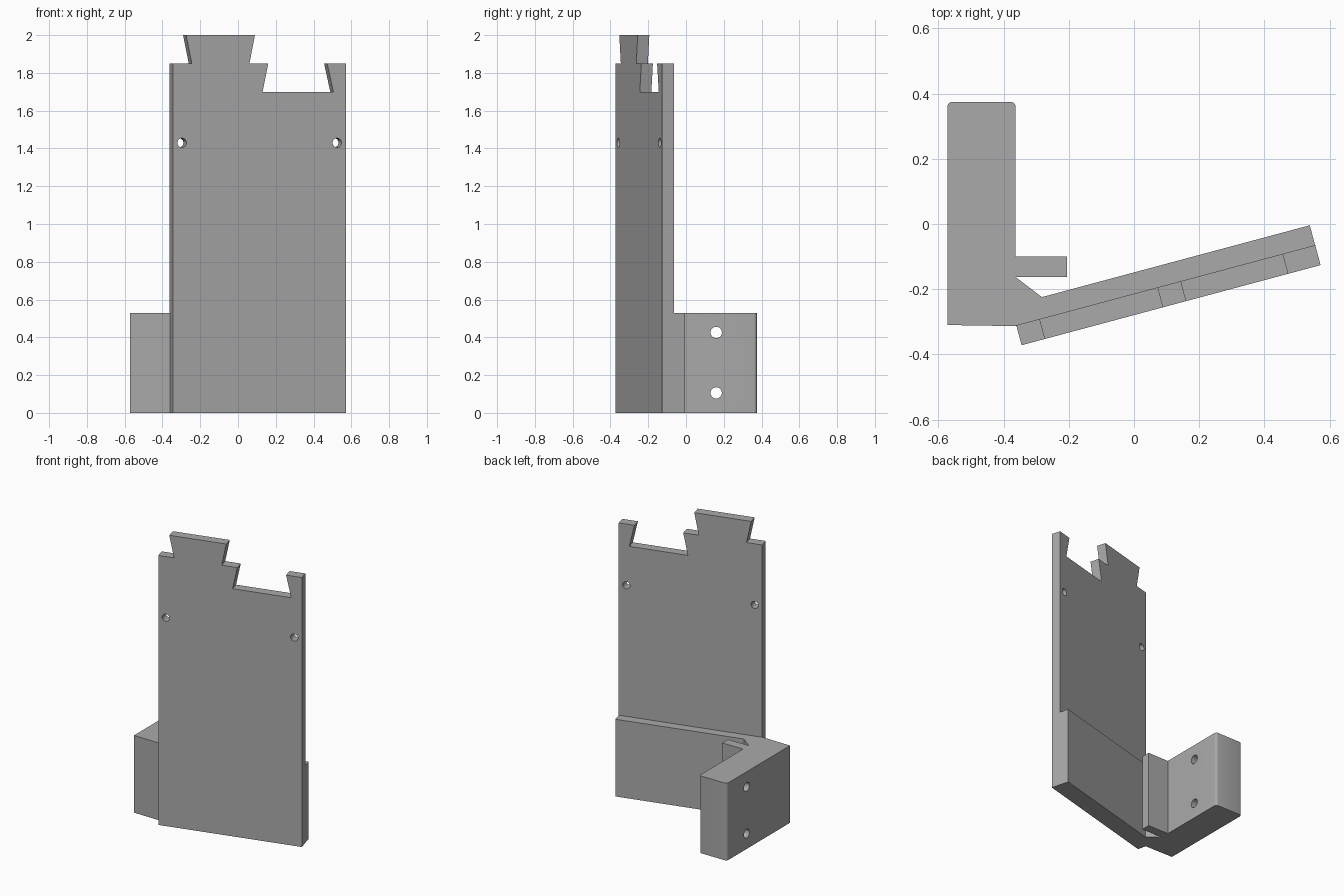
import bpy, bmesh, math
from mathutils import Vector, Matrix

if "Cube" in bpy.data.objects:
    bpy.data.objects.remove(bpy.data.objects["Cube"])

ANGLE = math.radians(15)
U = Vector((math.cos(ANGLE), math.sin(ANGLE), 0))    # along the panel
V = Vector((-math.sin(ANGLE), math.cos(ANGLE), 0))   # through the panel
ORIGIN = Vector((-0.345, -0.372, 0))
WIDTH, PLATE, FULL, LOW = 0.95, 0.0635, 0.1265, 0.53

grey = bpy.data.materials.new("plain grey")
grey.diffuse_color = (0.4, 0.4, 0.4, 1)
grey.use_nodes = True
grey.node_tree.nodes["Principled BSDF"].inputs["Base Color"].default_value = grey.diffuse_color


def on_panel(u, v, z=0.0):
    p = ORIGIN + U * u + V * v
    return Vector((p.x, p.y, z))


def prism(name, points, offset):
    """Closed outline swept along an offset."""
    bm = bmesh.new()
    face = bm.faces.new([bm.verts.new(p) for p in points])
    swept = bmesh.ops.extrude_face_region(bm, geom=[face], use_keep_orig=True)
    verts = [g for g in swept["geom"] if isinstance(g, bmesh.types.BMVert)]
    bmesh.ops.translate(bm, verts=verts, vec=offset)
    bmesh.ops.recalc_face_normals(bm, faces=bm.faces)
    mesh = bpy.data.meshes.new(name)
    bm.to_mesh(mesh)
    bm.free()
    mesh.materials.append(grey)
    ob = bpy.data.objects.new(name, mesh)
    bpy.context.collection.objects.link(ob)
    return ob


def hole_cutter(centre, axis, radius):
    side = axis.cross(Vector((0, 0, 1))).normalized()
    ring = []
    for i in range(24):
        a = math.tau * i / 24
        ring.append(centre - axis * 0.5
                    + side * radius * math.cos(a) + Vector((0, 0, radius * math.sin(a))))
    ob = prism("hole_cutter", ring, axis)
    ob.hide_render = True
    return ob


def combine(target, other, operation):
    mod = target.modifiers.new("combine", 'BOOLEAN')
    mod.operation, mod.solver, mod.object = operation, 'EXACT', other
    bpy.context.view_layer.objects.active = target
    bpy.ops.object.modifier_apply(modifier=mod.name)
    bpy.data.objects.remove(other)


# Upright panel with dovetail tab and matching notch
outline = [(0, 0), (WIDTH, 0), (WIDTH, 1.85), (0.846, 1.85), (0.88, 1.70),
           (0.492, 1.70), (0.523, 1.85), (0.42, 1.85), (0.45, 2.0),
           (0.073, 2.0), (0.104, 1.85), (0, 1.85)]
panel = prism("panel", [on_panel(u, 0, z) for u, z in outline], V * PLATE)

# Screw holes through the panel
for u in (0.05, 0.90):
    combine(panel, hole_cutter(on_panel(u, 0.03, 1.43), V, 0.0245), 'DIFFERENCE')

# Bracket: mounting block, short fin and thick backing slab in one footprint
R = 0.016
rounded = []
for cx, start in ((-0.363 - R, 0), (-0.573 + R, 90)):
    for i in range(5):
        a = math.radians(start + i * 22.5)
        rounded.append(Vector((cx + R * math.cos(a), 0.375 - R + R * math.sin(a), 0)))
footprint = rounded + [
    Vector((-0.573, -0.31, 0)), on_panel(0.002, 0.06), on_panel(0.01, 0.03),
    on_panel(WIDTH - 0.0004, 0.03), on_panel(WIDTH - 0.0004, FULL),
    on_panel(0.0985, FULL),
    Vector((-0.363, -0.163, 0)), Vector((-0.205, -0.163, 0)),
    Vector((-0.205, -0.10, 0)), Vector((-0.363, -0.10, 0))]
bracket = prism("bracket", footprint, Vector((0, 0, LOW)))

# Mounting holes through the block
for z in (0.106, 0.426):
    combine(bracket, hole_cutter(Vector((-0.468, 0.16, z)), Vector((1, 0, 0)), 0.03),
            'DIFFERENCE')

# Merge into one solid, smooth only the holes and rounded corners
combine(panel, bracket, 'UNION')
panel.name = "panel_with_bracket"
bpy.ops.object.select_all(action='DESELECT')
panel.select_set(True)
bpy.context.view_layer.objects.active = panel
bpy.ops.object.shade_smooth_by_angle(angle=math.radians(30))
